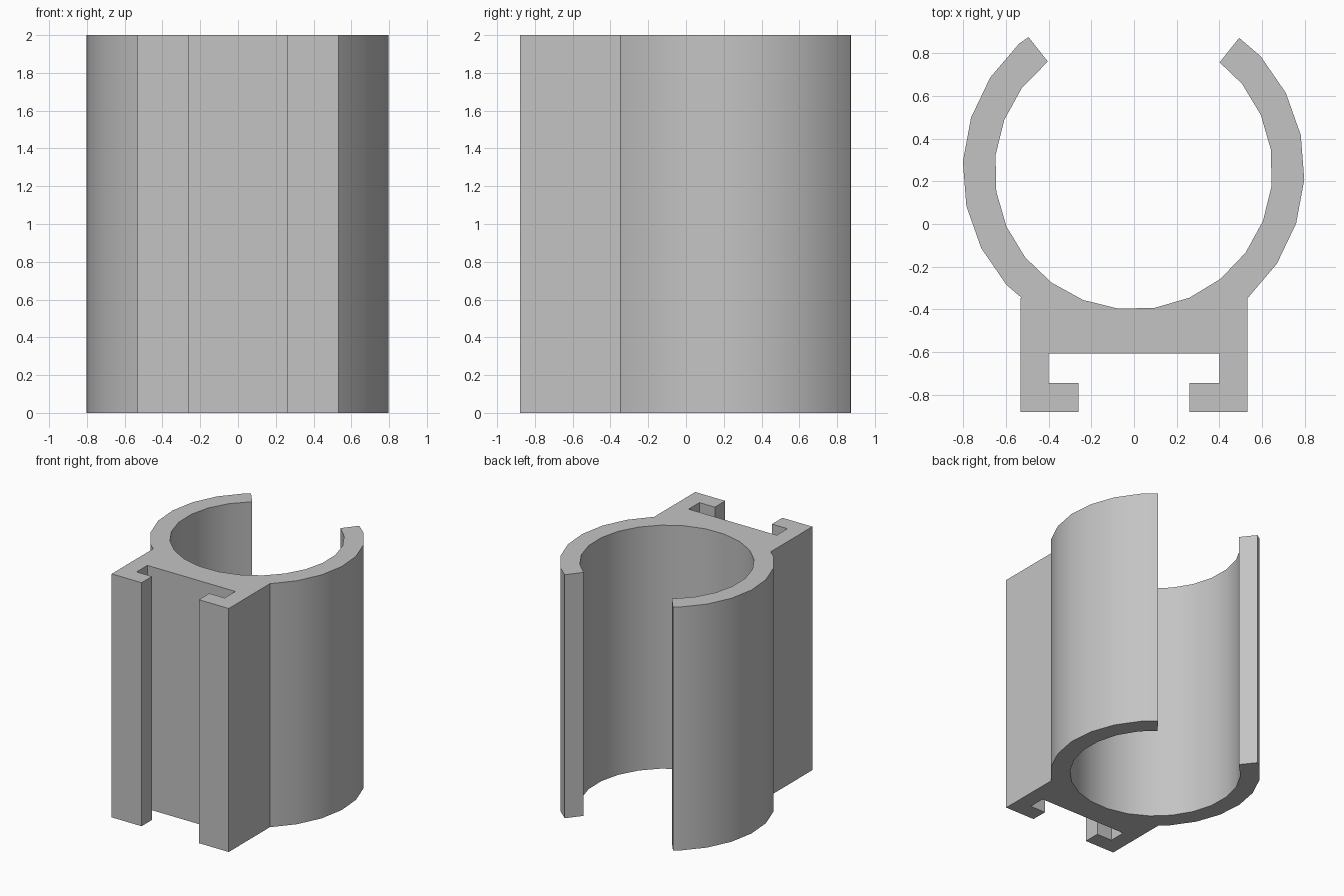
import bpy, bmesh
from math import radians, cos, sin
from mathutils import Vector
from mathutils.geometry import intersect_line_line_2d, intersect_line_plane

cube = bpy.data.objects.get("Cube")
if cube:
    bpy.data.objects.remove(cube, do_unlink=True)

HEIGHT = 2.0
CENTRE = Vector((-0.002, 0.25))
STEP = 15                      # degrees per facet of the clip ring
MOUTH = (51.5, 128.2)          # angles of the two mouth cuts

grey = bpy.data.materials.new("plain_grey")
grey.use_nodes = True
colour = (0.55, 0.55, 0.55, 1)
grey.diffuse_color = colour
grey.node_tree.nodes["Principled BSDF"].inputs["Base Color"].default_value = colour


def ring_point(radius, angle):
    a = radians(angle)
    return CENTRE + radius * Vector((cos(a), sin(a)))


def on_facet(radius, phase, angle):
    """Point of a faceted circle in the given direction."""
    half = STEP / 2
    off = (angle - phase) % STEP - half
    return ring_point(radius * cos(radians(half)) / cos(radians(off)), angle)


def arc(radius, phase, start, end):
    """Facet corners going anticlockwise from start to end."""
    return [ring_point(radius, phase + STEP * k) for k in range(-30, 30)
            if start + 0.5 < phase + STEP * k < end - 0.5]


# Bracket rail: one half of its outline, from the outer shoulder to the slot
half_rail = [(0.532, -0.347), (0.532, -0.88), (0.26, -0.88),
             (0.26, -0.745), (0.40, -0.745), (0.40, -0.605)]
rail = [Vector((-x, y)) for x, y in half_rail]
rail += [Vector(p) for p in reversed(half_rail)]

# Clip ring: outer arcs on both sides and the full inner arc back again
right, left = MOUTH
outer, inner = (0.80, -3), (0.65, 8.7)
profile = arc(*outer, left, 228.5)
profile.append(on_facet(*outer, 228.7))
profile += rail
profile += arc(*outer, -48, right)
profile += [on_facet(*outer, right), on_facet(*inner, right)]
profile += reversed(arc(*inner, left - 360, right))
profile += [on_facet(*inner, left), on_facet(*outer, left)]

# Extrude the outline upward into the clip
bm = bmesh.new()
base = bm.faces.new([bm.verts.new((p.x, p.y, 0)) for p in profile])
made = bmesh.ops.extrude_face_region(bm, geom=[base])["geom"]
bmesh.ops.translate(bm, vec=(0, 0, HEIGHT),
                    verts=[v for v in made if isinstance(v, bmesh.types.BMVert)])
bmesh.ops.recalc_face_normals(bm, faces=bm.faces)

mesh = bpy.data.meshes.new("rail_clip")
bm.to_mesh(mesh)
bm.free()
mesh.materials.append(grey)
clip = bpy.data.objects.new("rail_clip", mesh)
bpy.context.collection.objects.link(clip)

# Smooth the ring walls, keep the corners crisp
bpy.ops.object.select_all(action="DESELECT")
clip.select_set(True)
bpy.context.view_layer.objects.active = clip
bpy.ops.object.shade_smooth_by_angle(angle=radians(30))
